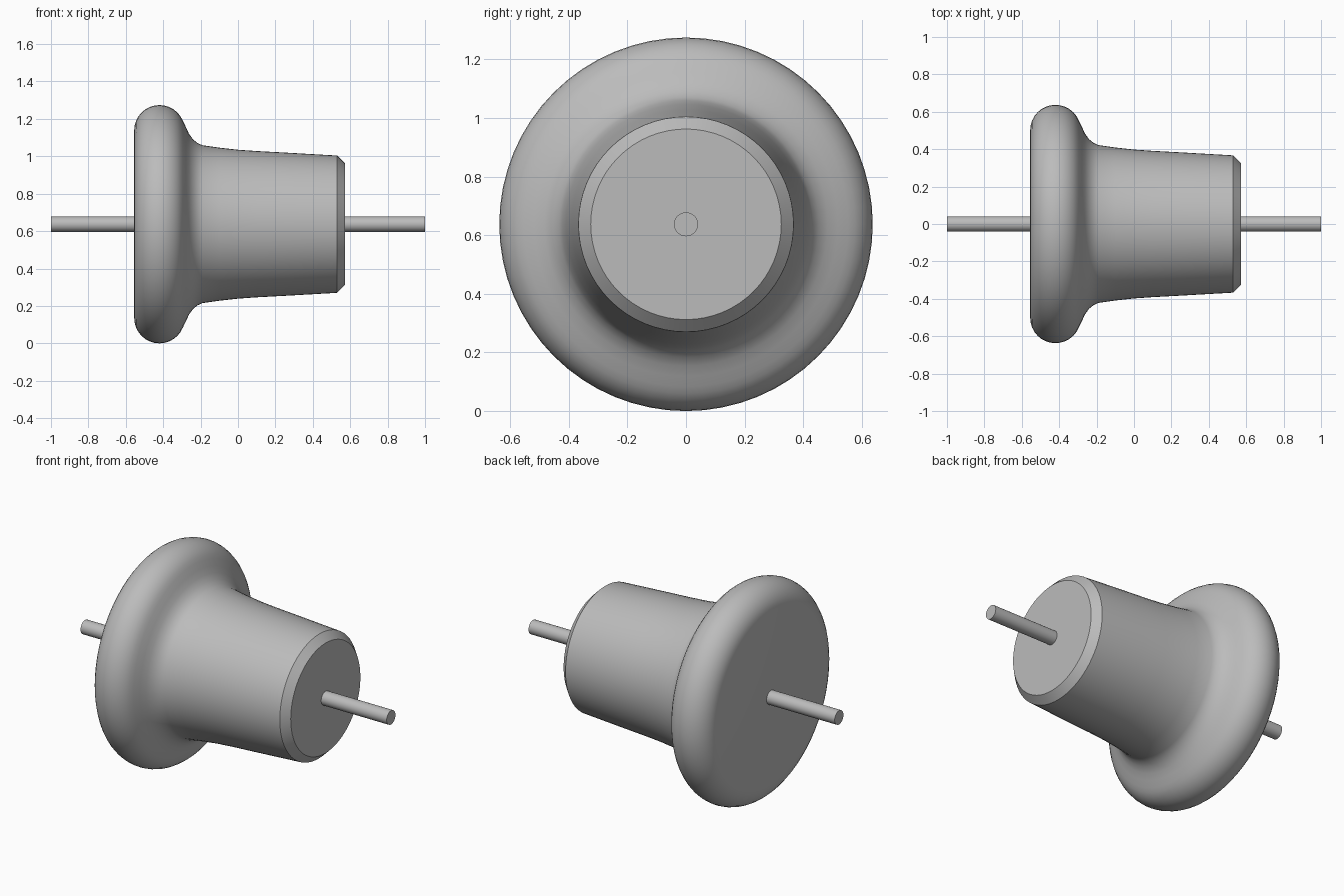
import bpy
import bmesh
from math import sin, cos, pi, radians
from mathutils import Matrix, Vector

cube = bpy.data.objects.get("Cube")
if cube:
    bpy.data.objects.remove(cube, do_unlink=True)

AXIS_Z = 0.637

grey = bpy.data.materials.new("plain grey")
grey.use_nodes = True
grey.diffuse_color = (0.5, 0.5, 0.5, 1)
grey.node_tree.nodes["Principled BSDF"].inputs["Base Color"].default_value = (0.5, 0.5, 0.5, 1)


def lathe(name, profile, steps):
    """Spin an (x, radius) profile about the horizontal axis."""
    bm = bmesh.new()
    verts = [bm.verts.new((x, 0, r)) for x, r in profile]
    edges = [bm.edges.new(pair) for pair in zip(verts, verts[1:])]
    bmesh.ops.spin(bm, geom=verts + edges, cent=(0, 0, 0), axis=(1, 0, 0),
                   angle=2 * pi, steps=steps, use_merge=True)
    bmesh.ops.remove_doubles(bm, verts=bm.verts, dist=0.0001)
    bmesh.ops.recalc_face_normals(bm, faces=bm.faces)
    mesh = bpy.data.meshes.new(name)
    bm.to_mesh(mesh)
    bm.free()
    mesh.materials.append(grey)
    obj = bpy.data.objects.new(name, mesh)
    obj.location.z = AXIS_Z
    bpy.context.collection.objects.link(obj)
    bpy.ops.object.select_all(action="DESELECT")
    obj.select_set(True)
    bpy.context.view_layer.objects.active = obj
    bpy.ops.object.shade_smooth_by_angle(angle=radians(30))
    return obj


# Flanged body: flat disc, rounded rim, fillet, tapered barrel, chamfered end
rim = [(-0.42 - 0.135 * cos(a), 0.502 + 0.135 * sin(a))
       for a in (pi * i / 16 for i in range(15))]
fillet = [(-0.278, 0.518), (-0.262, 0.483), (-0.24, 0.453), (-0.215, 0.433), (-0.19, 0.422)]
barrel = [(-0.1, 0.409), (0, 0.398), (0.1, 0.391), (0.25, 0.383), (0.53, 0.367)]
chamfer = [(0.572, 0.325), (0.572, 0)]
lathe("flanged_body", [(-0.555, 0)] + rim + fillet + barrel + chamfer, 64)

# Thin rod passing through the body
lathe("centre_rod", [(-1, 0), (-1, 0.041), (1, 0.041), (1, 0)], 32)
